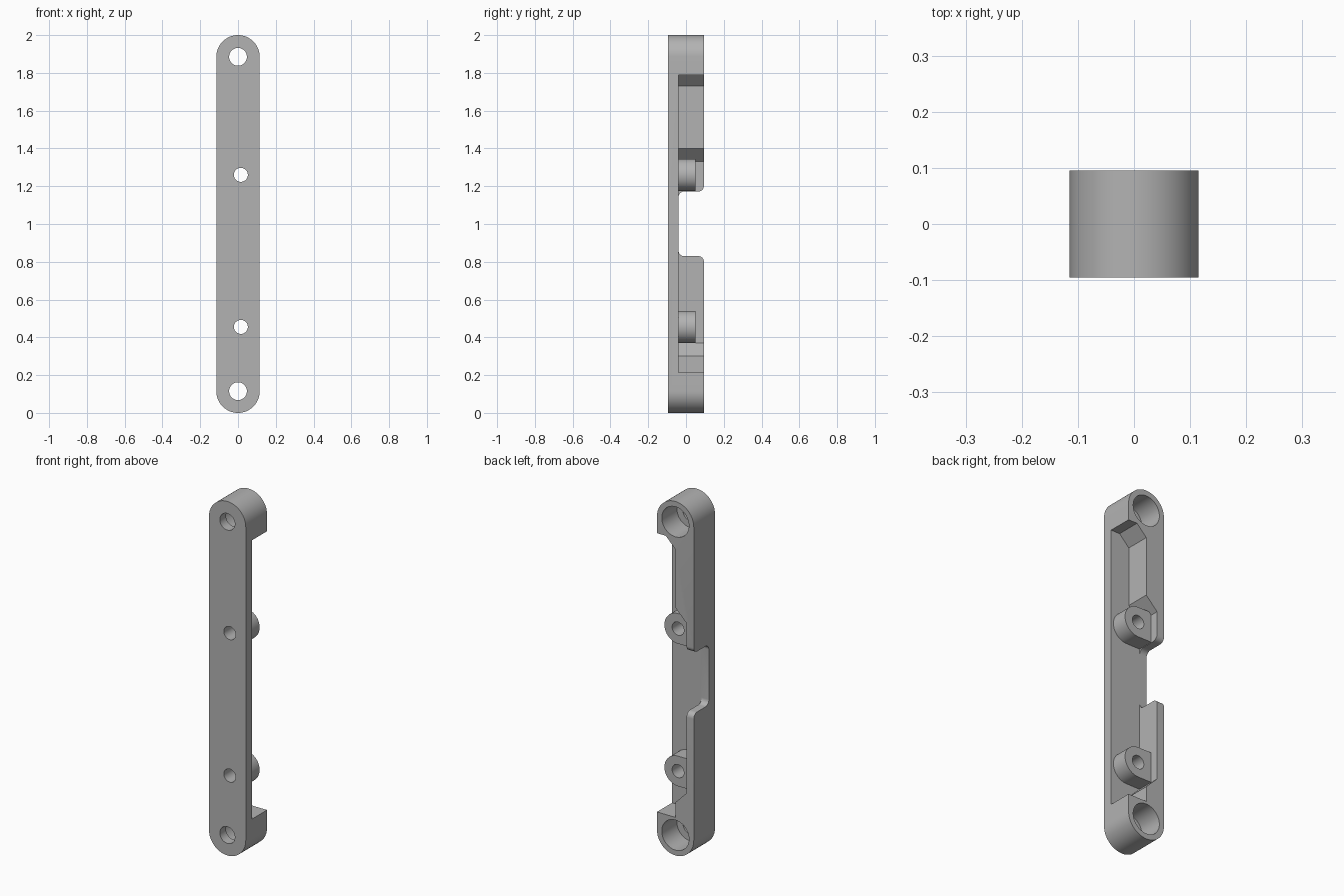
import bpy, bmesh
from math import sin, cos, radians

cube = bpy.data.objects.get("Cube")
if cube:
    bpy.data.objects.remove(cube, do_unlink=True)

grey = bpy.data.materials.new("plain_grey")
grey.use_nodes = True
colour = (0.45, 0.45, 0.45, 1)
grey.diffuse_color = colour
grey.node_tree.nodes["Principled BSDF"].inputs["Base Color"].default_value = colour

HALF_W, FRONT, BACK, FLOOR = 0.115, -0.095, 0.095, -0.04


def arc(cx, cy, r, start, end, steps=12):
    angles = [radians(start + (end - start) * i / steps) for i in range(steps + 1)]
    return [(cx + r * cos(a), cy + r * sin(a)) for a in angles]


def prism(name, profile, lo, hi, axis="y"):
    """Extrude a closed (x, z) profile along y, or a (y, z) profile along x."""
    bm = bmesh.new()
    place = (lambda p, d: (p[0], d, p[1])) if axis == "y" else (lambda p, d: (d, p[0], p[1]))
    face = bm.faces.new([bm.verts.new(place(p, lo)) for p in profile])
    ext = bmesh.ops.extrude_face_region(bm, geom=[face])
    for v in ext["geom"]:
        if isinstance(v, bmesh.types.BMVert):
            v.co["xyz".index(axis)] = hi
    bmesh.ops.recalc_face_normals(bm, faces=bm.faces)
    mesh = bpy.data.meshes.new(name)
    bm.to_mesh(mesh)
    bm.free()
    mesh.materials.append(grey)
    obj = bpy.data.objects.new(name, mesh)
    bpy.context.collection.objects.link(obj)
    return obj


def combine(target, tool, operation):
    mod = target.modifiers.new(operation, "BOOLEAN")
    mod.operation, mod.object, mod.solver = operation, tool, "EXACT"
    bpy.context.view_layer.objects.active = target
    bpy.ops.object.modifier_apply(modifier=mod.name)
    bpy.data.objects.remove(tool, do_unlink=True)


def drill(target, x, z, r, lo, hi):
    circle = arc(x, z, r, 0, 360, 48)[:-1]
    combine(target, prism("drill", circle, lo, hi), "DIFFERENCE")


# Round-ended bar
ends = (2 - HALF_W, HALF_W)
bar = prism("bracket_bar", arc(0, ends[0], HALF_W, 0, 180, 32)
            + arc(0, ends[1], HALF_W, 180, 360, 32), FRONT, BACK)

# Open pocket in the back, leaving end blocks and a side wall
pocket = [(0.2, 1.79), (0.06, 1.79), (0, 1.73), (0, 1.40), (-0.07, 1.33),
          (-0.07, 0.37), (0, 0.30), (0, 0.215), (0.2, 0.215)]
combine(bar, prism("pocket", pocket, FLOOR, 0.2), "DIFFERENCE")

# Notch with rounded corners through the side wall
r, low, high = 0.03, 0.83, 1.172
notch = (arc(FLOOR + r, low + r, r, 180, 270, 8) + arc(BACK - r, low - r, r, 90, 0, 8)
         + [(0.2, low - r), (0.2, high + r)]
         + arc(BACK - r, high + r, r, 0, -90, 8) + arc(FLOOR + r, high - r, r, 90, 180, 8))
combine(bar, prism("notch", notch, -0.2, -0.06, "x"), "DIFFERENCE")

# Screw lugs joined to the wall, with through holes
for z in (0.455, 1.26):
    lug = [(-0.08, z - 0.085)] + arc(0.015, z, 0.085, -90, 90, 32) + [(-0.08, z + 0.085)]
    combine(bar, prism("lug", lug, FLOOR - 0.01, 0.05), "UNION")
    drill(bar, 0.015, z, 0.037, -0.2, 0.2)

# Counterbored end holes
for z in ends:
    drill(bar, 0, z, 0.085, FLOOR, 0.2)
    drill(bar, 0, z, 0.047, -0.2, 0.2)

bpy.ops.object.select_all(action="DESELECT")
bar.select_set(True)
bpy.context.view_layer.objects.active = bar
bpy.ops.object.shade_smooth_by_angle(angle=radians(30))
